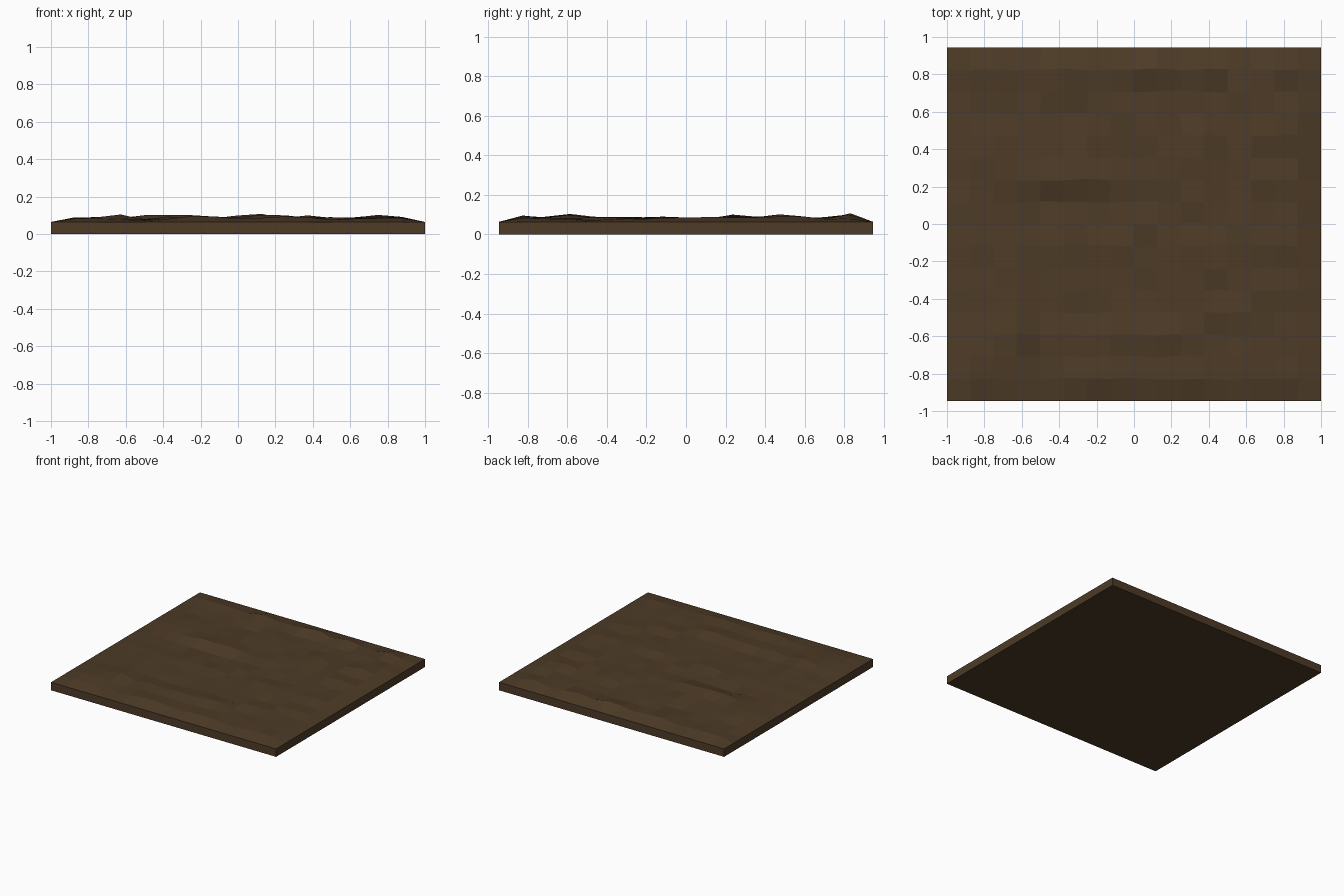
import bpy, bmesh, random

if "Cube" in bpy.data.objects:
    bpy.data.objects.remove(bpy.data.objects["Cube"])

random.seed(7)
N, HX, HY, BASE = 16, 1.0, 0.945, 0.064

# Highest point of each inner column (along x) and row (along y)
COL = [.088, .097, .105, .088, .105, .097, .093, .10, .108, .109, .10, .09, .097, .103, .106]
ROW = [.106, .09, .105, .09, .088, .09, .093, .087, .093, .108, .092, .104, .092, .091, .108]

mat = bpy.data.materials.new("soil")
mat.diffuse_color = (0.075, 0.044, 0.02, 1)
mat.use_nodes = True
mat.node_tree.nodes["Principled BSDF"].inputs["Base Color"].default_value = mat.diffuse_color


def finish(name, bm):
    mesh = bpy.data.meshes.new(name)
    bmesh.ops.recalc_face_normals(bm, faces=bm.faces)
    bm.to_mesh(mesh)
    bm.free()
    mesh.materials.append(mat)
    bpy.context.collection.objects.link(bpy.data.objects.new(name, mesh))


def height(i, j):
    top = min(COL[i - 1], ROW[j - 1])
    if (i, j) in ((4, 10), (5, 10), (6, 10)):
        return 0.1                       # ridge of the steep step
    if (i, j) in ((4, 9), (5, 9), (6, 9)):
        return 0.07                      # foot of the steep step
    return BASE + (top - BASE) * random.uniform(0.3, 1.0)


# Uneven ground joined to the slab sides, border kept level
bm = bmesh.new()
grid = []
for j in range(N + 1):
    row = []
    for i in range(N + 1):
        x, y, z = -HX + 2 * HX * i / N, -HY + 2 * HY * j / N, BASE
        if 0 < i < N and 0 < j < N:
            x += random.uniform(-.004, .004)
            y += random.uniform(-.006, .006)
            z = height(i, j)
        row.append(bm.verts.new((x, y, z)))
    grid.append(row)
for j in range(N):
    for i in range(N):
        bm.faces.new((grid[j][i], grid[j][i + 1], grid[j + 1][i + 1], grid[j + 1][i]))

# Side walls and underside
rim = [e for e in bm.edges if e.is_boundary]
geom = bmesh.ops.extrude_edge_only(bm, edges=rim)["geom"]
for v in geom:
    if isinstance(v, bmesh.types.BMVert):
        v.co.z = 0
bmesh.ops.holes_fill(bm, edges=[e for e in bm.edges if e.is_boundary], sides=0)
finish("soil_slab", bm)
